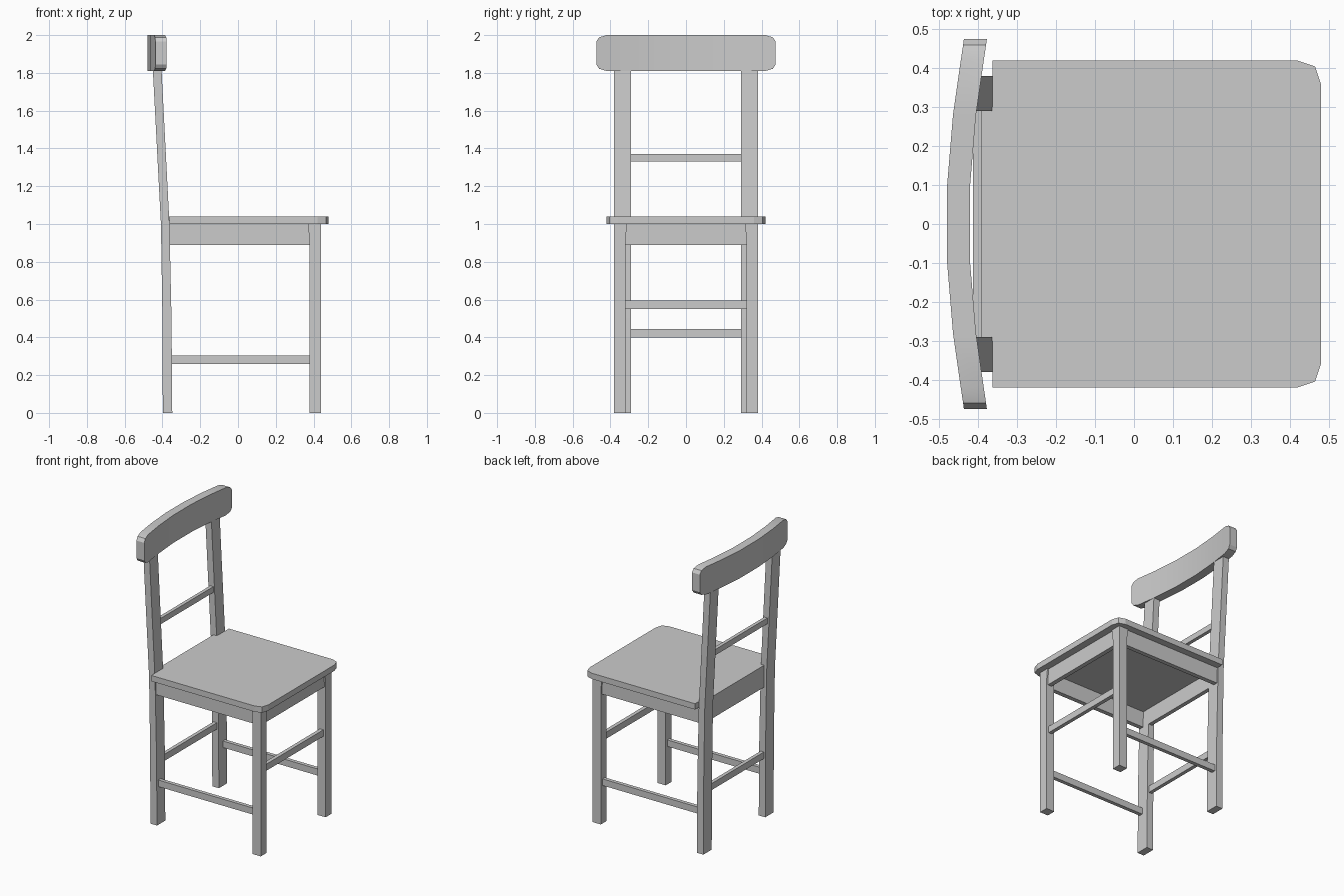
import bpy, bmesh

if "Cube" in bpy.data.objects:
    bpy.data.objects.remove(bpy.data.objects["Cube"])


def loft(name, rings):
    """Skin a list of equal-length closed rings and cap both ends."""
    bm = bmesh.new()
    vs = [[bm.verts.new(p) for p in r] for r in rings]
    n = len(vs[0])
    for a, b in zip(vs, vs[1:]):
        for i in range(n):
            j = (i + 1) % n
            bm.faces.new((a[i], a[j], b[j], b[i]))
    bm.faces.new(vs[0])
    bm.faces.new(vs[-1])
    bmesh.ops.recalc_face_normals(bm, faces=bm.faces)
    me = bpy.data.meshes.new(name)
    bm.to_mesh(me)
    bm.free()
    ob = bpy.data.objects.new(name, me)
    bpy.context.collection.objects.link(ob)
    return ob


def rect(x0, x1, y0, y1, z):
    return [(x0, y0, z), (x1, y0, z), (x1, y1, z), (x0, y1, z)]


def box(name, x, y, z):
    return loft(name, [rect(*x, *y, h) for h in z])


def mirror_y(ob):
    m = ob.modifiers.new("mirror", 'MIRROR')
    m.use_axis = (False, True, False)
    m.use_mirror_merge = False


# Seat with softened front corners
half = [(-0.363, 0.42), (0.42, 0.42), (0.465, 0.405), (0.48, 0.36)]
outline = half + [(x, -y) for x, y in reversed(half)]
loft("seat", [[(x, y, z) for x, y in outline] for z in (1.0, 1.04)])

# Front legs, slightly wider at the top inside
mirror_y(loft("front_legs", [
    rect(0.378, 0.44, 0.32, 0.382, 0),
    rect(0.378, 0.44, 0.32, 0.382, 0.92),
    rect(0.37, 0.44, 0.312, 0.382, 1.0)]))

# Back legs, leaning back above the seat
profile = [(0, -0.398, -0.348), (0.5, -0.4, -0.352), (1.0, -0.408, -0.363),
           (1.82, -0.451, -0.405)]
mirror_y(loft("back_legs", [rect(a, b, 0.29, 0.38, z) for z, a, b in profile]))

# Aprons under the seat
mirror_y(box("side_aprons", (-0.37, 0.385), (0.342, 0.372), (0.89, 1.0)))
box("front_apron", (0.4, 0.43), (-0.33, 0.33), (0.89, 1.0))
box("back_apron", (-0.39, -0.362), (-0.3, 0.3), (0.89, 1.04))

# Stretchers and back rail
mirror_y(box("side_stretchers", (-0.37, 0.39), (0.337, 0.363), (0.26, 0.305)))
box("front_stretcher", (0.397, 0.423), (-0.33, 0.33), (0.55, 0.595))
box("back_stretcher", (-0.388, -0.363), (-0.3, 0.3), (0.4, 0.445))
box("back_rail", (-0.414, -0.39), (-0.3, 0.3), (1.33, 1.37))

# Curved top rail: y, back x, bottom z, top z
cols = [(0.1, -0.48, 1.81, 2.0), (0.28, -0.465, 1.81, 2.0),
        (0.42, -0.445, 1.81, 2.0), (0.46, -0.439, 1.822, 1.988),
        (0.475, -0.437, 1.845, 1.965)]
cols = [(-y, *r) for y, *r in reversed(cols)] + cols
top = loft("top_rail", [[(x, y, a), (x + 0.059, y, a), (x + 0.059, y, b), (x, y, b)]
                        for y, x, a, b in cols])
bpy.context.view_layer.objects.active = top
top.select_set(True)
bpy.ops.object.shade_smooth_by_angle()
